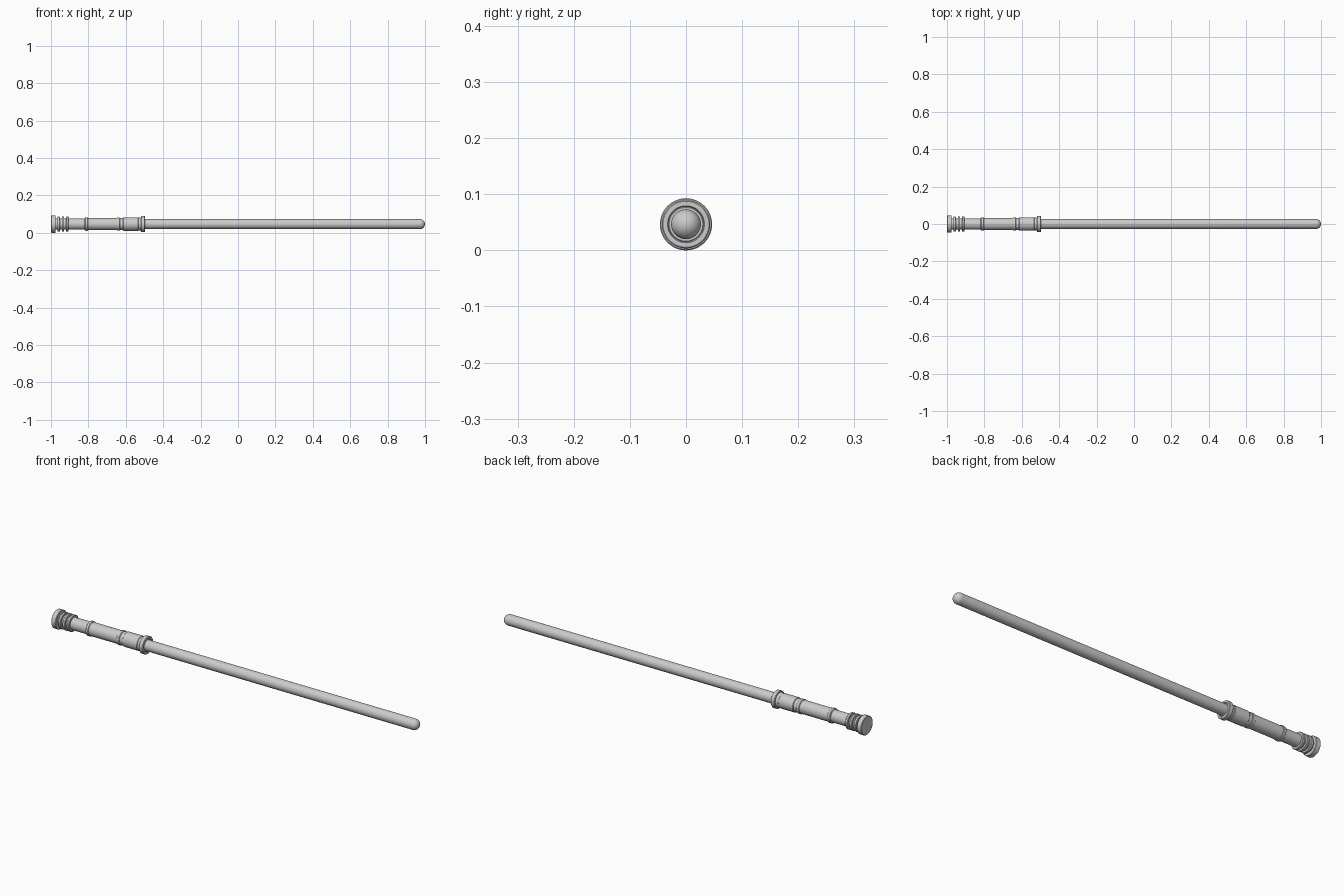
import bpy, bmesh, math

if "Cube" in bpy.data.objects:
    bpy.data.objects.remove(bpy.data.objects["Cube"])

CZ = 0.0465   # height of the long axis
SIDES = 48


def lathe(name, profile):
    """Revolve (x, radius) points around the long axis."""
    bm = bmesh.new()
    rings = []
    for x, r in profile:
        if r < 1e-6:
            rings.append([bm.verts.new((x, 0, CZ))])
        else:
            rings.append([bm.verts.new((x, r * math.cos(2 * math.pi * i / SIDES),
                                        CZ + r * math.sin(2 * math.pi * i / SIDES)))
                          for i in range(SIDES)])
    for a, b in zip(rings, rings[1:]):
        for i in range(SIDES):
            j = (i + 1) % SIDES
            quad = [a[i % len(a)], a[j % len(a)], b[j % len(b)], b[i % len(b)]]
            bm.faces.new(list(dict.fromkeys(quad)))
    bmesh.ops.recalc_face_normals(bm, faces=bm.faces)
    mesh = bpy.data.meshes.new(name)
    bm.to_mesh(mesh)
    bm.free()
    ob = bpy.data.objects.new(name, mesh)
    bpy.context.collection.objects.link(ob)
    bpy.context.view_layer.objects.active = ob
    ob.select_set(True)
    bpy.ops.object.shade_smooth_by_angle(angle=math.radians(35))
    ob.select_set(False)
    return ob


def band(name, x0, x1, r, bevel=0.002):
    """Closed cylinder with lightly bevelled rims."""
    return lathe(name, [(x0, 0), (x0, r - bevel), (x0 + bevel, r),
                        (x1 - bevel, r), (x1, r - bevel), (x1, 0)])


# Blade with a hemispherical tip
R = 0.0265
tip = [(1 - R + R * math.sin(t * math.pi / 20), R * math.cos(t * math.pi / 20))
       for t in range(10)]
lathe("blade", [(-0.53, 0), (-0.53, R)] + tip + [(1, 0)])

# Handle core and sleeves
band("grip_rear", -0.98, -0.80, 0.030)
band("grip_middle", -0.82, -0.635, 0.0325)
band("neck", -0.65, -0.50, 0.032)
band("front_sleeve", -0.615, -0.533, 0.036)

# Pommel and its cooling fins
band("pommel_cap", -1.0, -0.975, 0.0465)
for i, x in enumerate((-0.966, -0.942, -0.919)):
    band(f"pommel_fin_{i + 1}", x, x + 0.013, 0.0405)

# Trim rings on the grip
band("grip_ring", -0.818, -0.803, 0.036)
band("switch_ring", -0.648, -0.632, 0.0355)

# Collar around the blade base, with a stepped front lip
lathe("collar", [(-0.533, 0), (-0.533, 0.034), (-0.518, 0.036), (-0.518, 0.041),
                 (-0.516, 0.043), (-0.499, 0.043), (-0.497, 0.041),
                 (-0.497, 0.033), (-0.502, 0.031), (-0.502, 0)])
